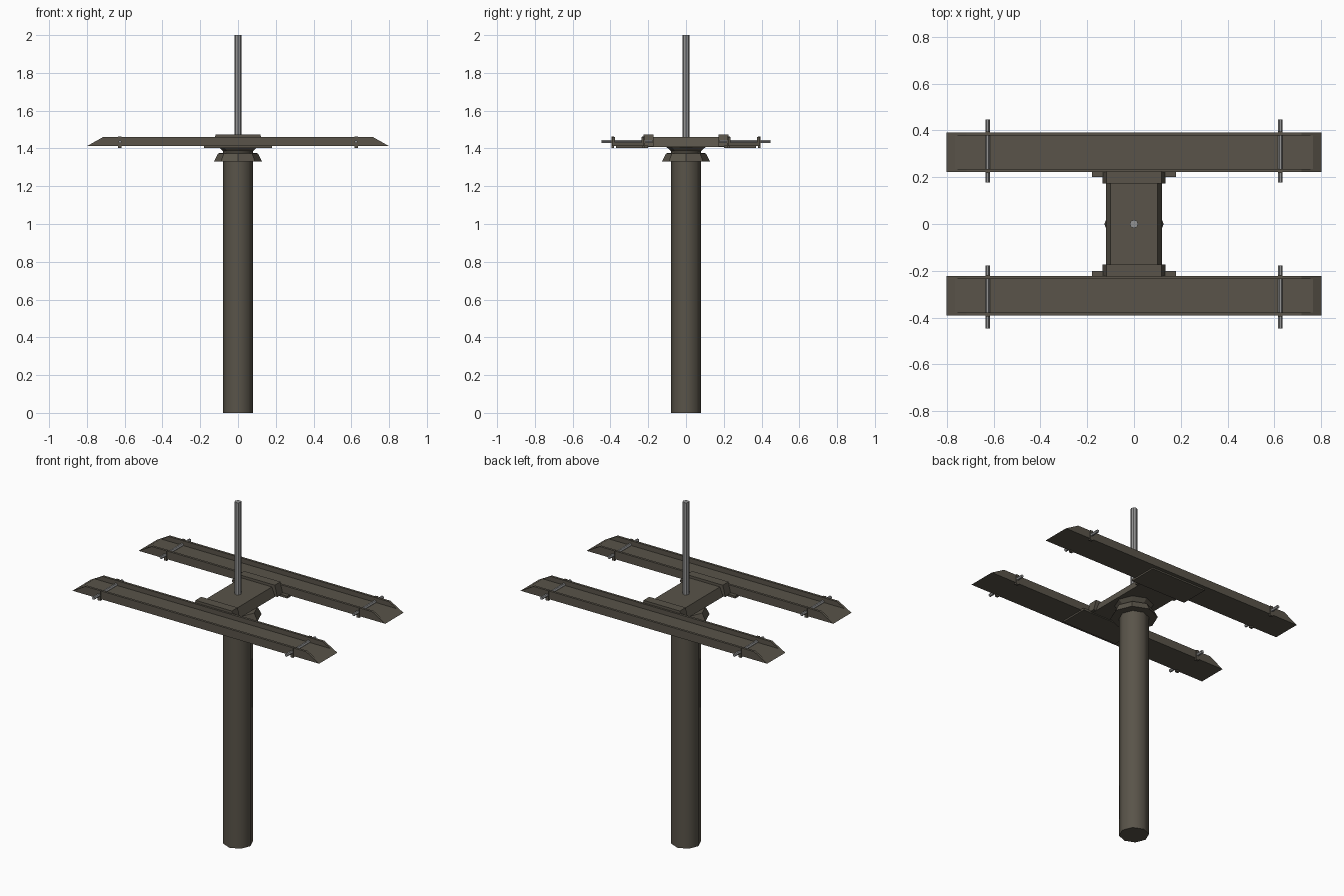
import bpy, bmesh, math

if "Cube" in bpy.data.objects:
    bpy.data.objects.remove(bpy.data.objects["Cube"])

def material(name, col):
    m = bpy.data.materials.new(name)
    m.diffuse_color = (*col, 1)
    m.use_nodes = True
    m.node_tree.nodes["Principled BSDF"].inputs["Base Color"].default_value = m.diffuse_color
    return m

BROWN = material("weathered brown", (0.100, 0.088, 0.067))
STEEL = material("grey steel", (0.30, 0.30, 0.30))

def finish(name, bm, mat):
    bmesh.ops.recalc_face_normals(bm, faces=bm.faces)
    me = bpy.data.meshes.new(name)
    bm.to_mesh(me)
    bm.free()
    me.materials.append(mat)
    ob = bpy.data.objects.new(name, me)
    bpy.context.collection.objects.link(ob)
    return ob

def prism(name, profile, axis, a, b, mat):
    """Extrude a 2D profile along x (profile y,z) or y (profile x,z)."""
    bm = bmesh.new()
    put = (lambda p, t: (t, *p)) if axis == 'x' else (lambda p, t: (p[0], t, p[1]))
    f = bm.faces.new([bm.verts.new(put(p, a)) for p in profile])
    r = bmesh.ops.extrude_face_region(bm, geom=[f])
    for v in r['geom']:
        if isinstance(v, bmesh.types.BMVert):
            v.co['xyz'.index(axis)] = b
    return finish(name, bm, mat)

def trap(w0, w1, z0, z1):
    return [(-w0, z0), (w0, z0), (w1, z1), (-w1, z1)]

def lathe(name, profile, sides, mat):
    """Capped stack of rings (radius, z)."""
    bm = bmesh.new()
    rings = [[bm.verts.new((r * math.cos(2 * math.pi * i / sides),
                            r * math.sin(2 * math.pi * i / sides), z))
              for i in range(sides)] for r, z in profile]
    for lo, hi in zip(rings, rings[1:]):
        for i in range(sides):
            j = (i + 1) % sides
            bm.faces.new((lo[i], lo[j], hi[j], hi[i]))
    bm.faces.new(rings[0][::-1])
    bm.faces.new(rings[-1])
    return finish(name, bm, mat)

# post, collar and antenna rod
post = lathe("post", [(0.08, 0), (0.08, 1.40)], 8, BROWN)
for p in post.data.polygons:
    p.use_smooth = abs(p.normal.z) < 0.5
post.data.set_sharp_from_angle(angle=math.radians(50))
lathe("collar", [(0.127, 1.331), (0.105, 1.374), (0.072, 1.378), (0.104, 1.408)], 8, BROWN)
lathe("upright_rod", [(0.018, 1.44), (0.018, 2.0)], 8, STEEL)

# crossbar
prism("crossbar", trap(0.12, 0.10, 1.408, 1.46), 'y', -0.23, 0.23, BROWN)

def hexagon(cx, cz, r):
    return [(cx + r * math.cos(k * math.pi / 3), cz + r * math.sin(k * math.pi / 3)) for k in range(6)]

Y0, Y1, WALL = 0.222, 0.391, 0.014
SLOPE = 0.085 / 0.048
for s, side in ((-1, "front"), (1, "back")):
    # trough beam: floor plus two side walls, ends sloped
    z0, zf, z1 = 1.412, 1.432, 1.46
    prism(side + "_beam_floor", trap(0.8, 0.8 - (zf - z0) * SLOPE, z0, zf), 'y', s * Y0, s * Y1, BROWN)
    for n, a, b in (("inner", Y0, Y0 + WALL), ("outer", Y1 - WALL, Y1)):
        prism(f"{side}_beam_{n}_wall", trap(0.8, 0.8 - (z1 - z0) * SLOPE, z0, z1), 'y', s * a, s * b, BROWN)
    # clamp block and support plate under the beam
    prism(side + "_clamp", trap(0.135, 0.118, 1.41, 1.475), 'y', s * 0.172, s * 0.225, BROWN)
    prism(side + "_support_plate", trap(0.18, 0.18, 1.403, 1.416), 'y', s * 0.20, s * 0.37, BROWN)
    # steel cross pins with small clips
    for x, end in ((-0.625, "left"), (0.625, "right")):
        prism(f"{side}_{end}_pin", hexagon(x, 1.436, 0.009), 'y', s * 0.178, s * 0.447, STEEL)
        for n, y in (("inner", Y0 - 0.004), ("outer", Y1 - 0.010)):
            clip = [(x - 0.009, 1.403), (x + 0.009, 1.403), (x + 0.009, 1.462), (x - 0.009, 1.462)]
            prism(f"{side}_{end}_{n}_clip", clip, 'y', s * y, s * (y + 0.014), BROWN)
